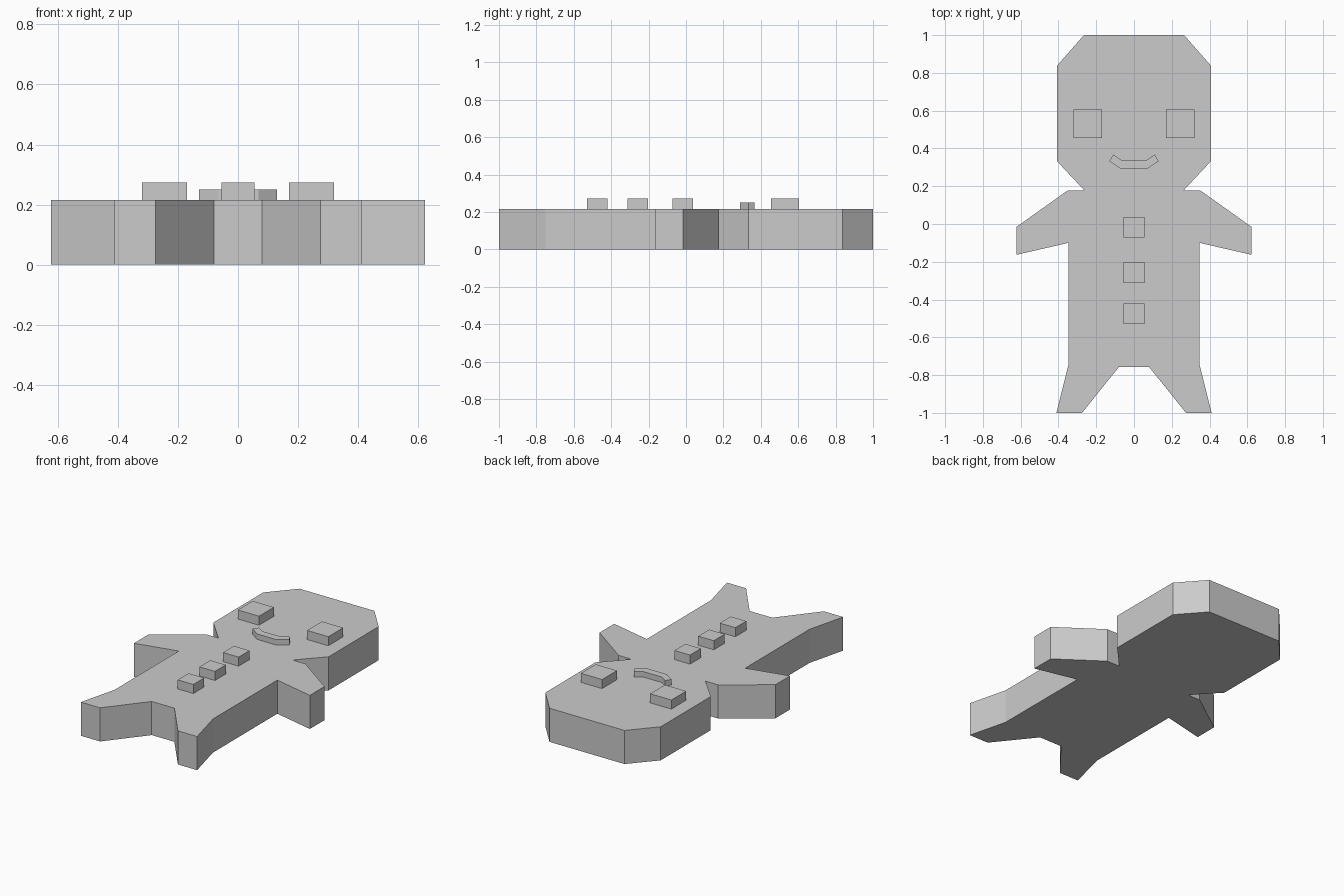
import bpy
import bmesh

cube = bpy.data.objects.get("Cube")
if cube:
    bpy.data.objects.remove(cube, do_unlink=True)

THICK = 0.215
GREY = (0.6, 0.6, 0.6, 1.0)

mat = bpy.data.materials.new("plain grey")
mat.use_nodes = True
mat.diffuse_color = GREY
mat.node_tree.nodes["Principled BSDF"].inputs["Base Color"].default_value = GREY


def slab(name, outline, z0, z1):
    """Extrude a flat outline upwards from z0 to z1."""
    bm = bmesh.new()
    base = bm.faces.new([bm.verts.new((x, y, z0)) for x, y in outline])
    top = bmesh.ops.extrude_face_region(bm, geom=[base], use_keep_orig=True)["geom"]
    for v in top:
        if isinstance(v, bmesh.types.BMVert):
            v.co.z = z1
    bmesh.ops.recalc_face_normals(bm, faces=bm.faces)
    mesh = bpy.data.meshes.new(name)
    bm.to_mesh(mesh)
    bm.free()
    mesh.materials.append(mat)
    obj = bpy.data.objects.new(name, mesh)
    bpy.context.collection.objects.link(obj)
    return obj


def mirrored(half):
    """Close a left-hand outline with its mirror image."""
    return half + [(-x, y) for x, y in reversed(half)]


def block(name, x, y, size, height):
    h = size / 2
    slab(name, [(x - h, y - h), (x + h, y - h), (x + h, y + h), (x - h, y + h)],
         THICK, THICK + height)


# Body: head, neck, arm, side and leg of the left half, from top to crotch
slab("body", mirrored([
    (0.265, 1.0), (0.408, 0.838), (0.408, 0.333),
    (0.262, 0.177), (0.352, 0.177),
    (0.622, -0.015), (0.622, -0.163), (0.348, -0.10),
    (0.348, -0.75), (0.411, -1.0), (0.275, -1.0), (0.08, -0.757),
]), 0.0, THICK)

# Eyes
for side, x in (("left", 0.245), ("right", -0.245)):
    block(side + "_eye", x, 0.53, 0.15, 0.058)

# Buttons
for name, y in (("upper", -0.017), ("middle", -0.257), ("lower", -0.475)):
    block(name + "_button", 0.0, y, 0.11, 0.058)

# Smile
slab("mouth", mirrored([(0.066, 0.338), (0.11, 0.367), (0.13, 0.333), (0.068, 0.29)]),
     THICK, THICK + 0.035)
